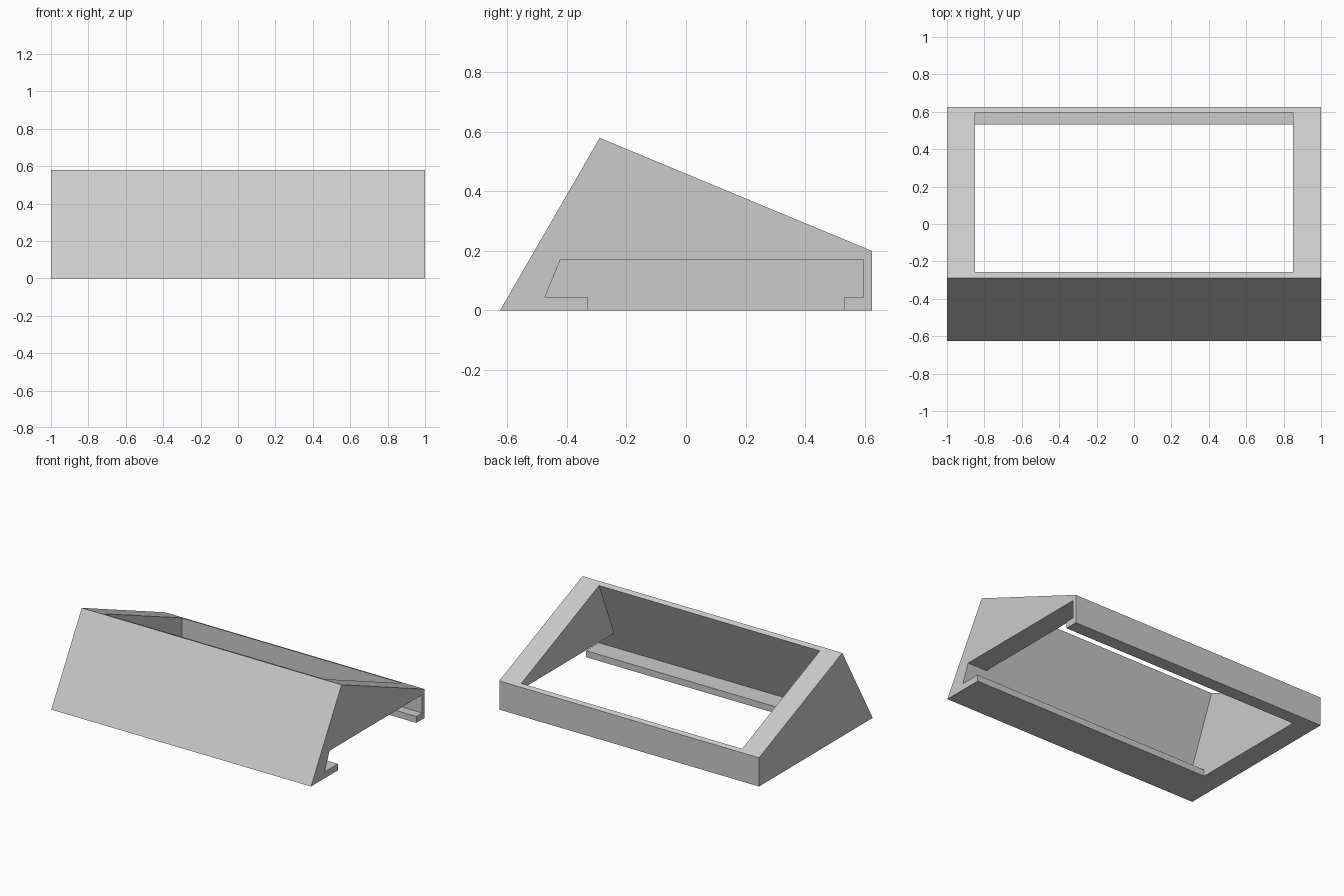
import bpy
import bmesh

cube = bpy.data.objects.get("Cube")
if cube:
    bpy.data.objects.remove(cube, do_unlink=True)

grey = bpy.data.materials.new("plain_grey")
grey.use_nodes = True
grey.diffuse_color = (0.6, 0.6, 0.6, 1)
grey.node_tree.nodes["Principled BSDF"].inputs["Base Color"].default_value = (0.6, 0.6, 0.6, 1)


def prism(name, profile, x0, x1):
    """Extrude a (y, z) side profile from x0 to x1."""
    bm = bmesh.new()
    face = bm.faces.new([bm.verts.new((x0, y, z)) for y, z in profile])
    new = bmesh.ops.extrude_face_region(bm, geom=[face])["geom"]
    for v in new:
        if isinstance(v, bmesh.types.BMVert):
            v.co.x = x1
    bmesh.ops.recalc_face_normals(bm, faces=bm.faces)
    mesh = bpy.data.meshes.new(name)
    bm.to_mesh(mesh)
    bm.free()
    mesh.materials.append(grey)
    obj = bpy.data.objects.new(name, mesh)
    bpy.context.collection.objects.link(obj)
    return obj


def cut(body, cutter):
    """Subtract the cutter from the body and discard it."""
    cutter.hide_render = True
    mod = body.modifiers.new("cut", 'BOOLEAN')
    mod.operation = 'DIFFERENCE'
    mod.solver = 'EXACT'
    mod.object = cutter
    bpy.context.view_layer.objects.active = body
    bpy.ops.object.modifier_apply(modifier=mod.name)
    bpy.data.objects.remove(cutter, do_unlink=True)


WALL = 0.85      # inner face of the side walls
BACK = 0.597     # inner face of the back wall
LIP = 0.045      # thickness of the retaining lips
ROOF = 0.171     # ceiling of the slot

# Wedge-shaped housing
frame = prism("sloped_frame", [(-0.625, 0), (0.625, 0), (0.625, 0.2), (-0.29, 0.58)], -1, 1)

# Slide-in slot, open at one end and underneath between the two lips
slot = prism("slot_cutter", [(-0.33, -0.1), (0.533, -0.1), (0.533, LIP), (BACK, LIP),
                             (BACK, ROOF), (-0.422, ROOF), (-0.474, LIP), (-0.33, LIP)], -WALL, 1.2)
cut(frame, slot)

# Large window through the sloped top, front side square to the slope
window = prism("window_cutter", [(-0.422, ROOF), (-0.3, 0.1), (0.5, 0.1), (BACK, ROOF),
                                 (BACK, 0.8), (-0.161, 0.8)], -WALL, WALL)
cut(frame, window)

# Merge flat neighbouring faces
bm = bmesh.new()
bm.from_mesh(frame.data)
bmesh.ops.remove_doubles(bm, verts=bm.verts, dist=0.0005)
bmesh.ops.dissolve_limit(bm, angle_limit=0.01, verts=bm.verts, edges=bm.edges)
bm.to_mesh(frame.data)
bm.free()
